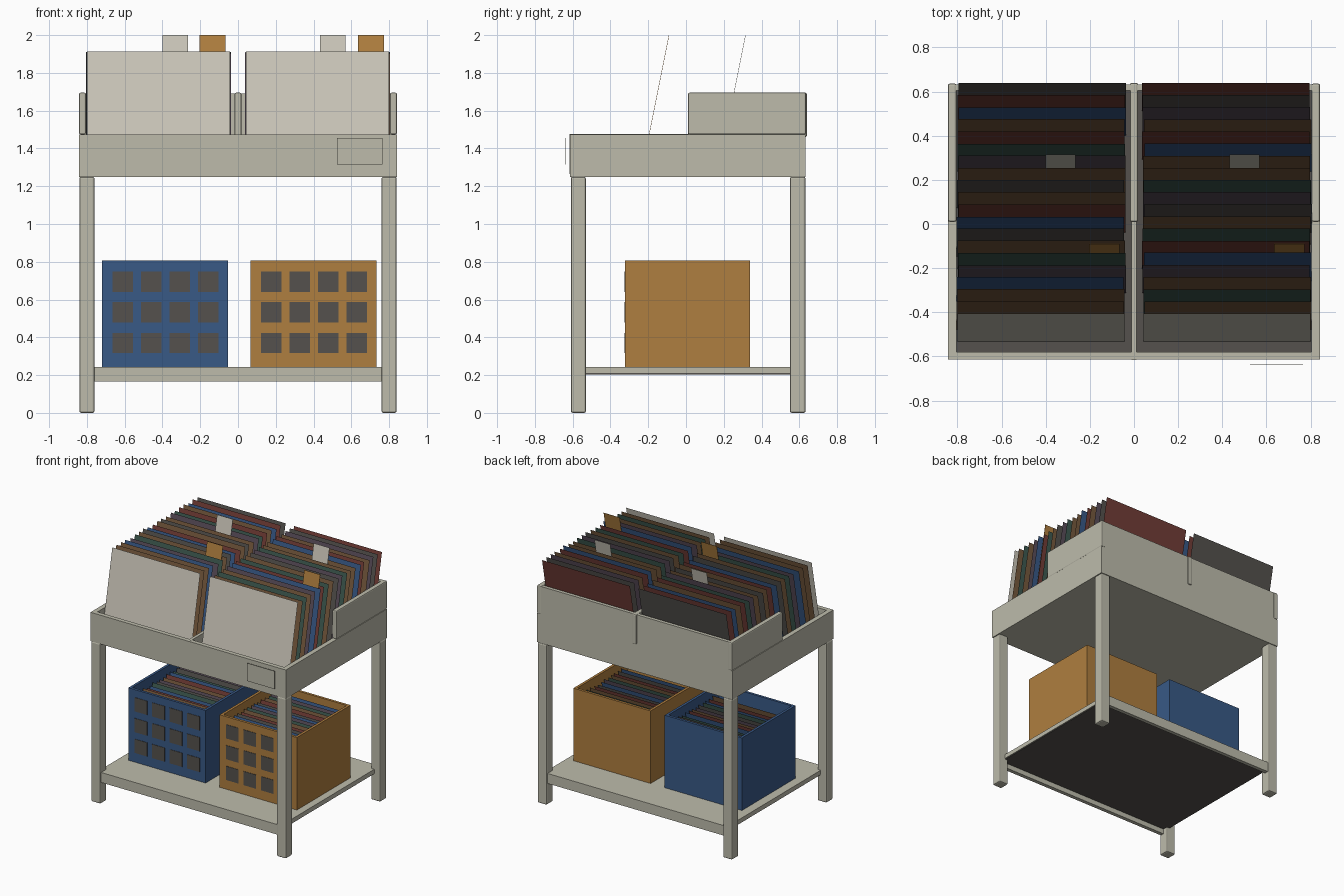
import bpy, bmesh, random
from mathutils import Vector

random.seed(4)
cube = bpy.data.objects.get("Cube")
if cube:
    bpy.data.objects.remove(cube, do_unlink=True)


def material(name, rgb):
    m = bpy.data.materials.new(name)
    m.use_nodes = True
    m.diffuse_color = (*rgb, 1)
    m.node_tree.nodes["Principled BSDF"].inputs["Base Color"].default_value = (*rgb, 1)
    return m


FRAME = material("warm_grey_paint", (0.51, 0.50, 0.41))
CARD = material("pale_card", (0.60, 0.57, 0.49))
BLUE = material("blue", (0.04, 0.10, 0.24))
ORANGE = material("orange", (0.43, 0.21, 0.05))
DARK = material("dark_grey", (0.09, 0.083, 0.075))
RED = material("dark_red", (0.17, 0.047, 0.038))
GREEN = material("dark_green", (0.047, 0.10, 0.08))
BROWN = material("brown", (0.18, 0.10, 0.047))
PURPLE = material("dull_purple", (0.10, 0.074, 0.10))
SLEEVES = dict(c=CARD, b=BLUE, d=DARK, r=RED, g=GREEN, n=BROWN, p=PURPLE)
LEAN = 0.2  # backward shift per unit of height


def finish(name, bm, mats):
    mesh = bpy.data.meshes.new(name)
    bm.to_mesh(mesh)
    bm.free()
    for m in mats:
        mesh.materials.append(m)
    ob = bpy.data.objects.new(name, mesh)
    bpy.context.collection.objects.link(ob)
    return ob


def add_box(bm, x, y, z):
    """Box from (min, max) pairs on each axis."""
    verts = bmesh.ops.create_cube(bm, size=1)["verts"]
    for v in verts:
        v.co = Vector([(lo + hi) / 2 + c * (hi - lo) for c, (lo, hi) in zip(v.co, (x, y, z))])


def box(name, mat, x, y, z, bevel=0):
    bm = bmesh.new()
    add_box(bm, x, y, z)
    ob = finish(name, bm, [mat])
    if bevel:
        mod = ob.modifiers.new("soft_edges", "BEVEL")
        mod.width = bevel
        mod.segments = 2
    return ob


def sleeves(name, colours, x, z, top_y, pitch):
    """Row of leaning flat sleeves, listed from front to back."""
    bm = bmesh.new()
    keys = list(SLEEVES)
    for i, key in enumerate(colours):
        jitter = random.uniform(-0.006, 0.006) if i else 0
        top = z[1] - (random.uniform(0, 0.012) if i else 0)
        y = top_y + i * pitch
        low = y - LEAN * (z[1] - z[0])
        high = y - LEAN * (z[1] - top)
        corners = [(x[0], low, z[0]), (x[1], low, z[0]), (x[1], high, top), (x[0], high, top)]
        face = bm.faces.new([bm.verts.new((a + jitter, b, c)) for a, b, c in corners])
        face.material_index = keys.index(key)
    return finish(name, bm, SLEEVES.values())


def divider(name, mat, x, top_y):
    """Thin leaning index card whose tab stands above the sleeves."""
    ob = box(name, mat, x, (top_y - 0.001, top_y + 0.001), (1.28, 2.0))
    for v in ob.data.vertices:
        v.co.y -= LEAN * (2.0 - v.co.z)


# Legs
for side, sx in (("right", -1), ("left", 1)):
    xs = sorted((sx * 0.76, sx * 0.84))
    box(f"front_{side}_leg", FRAME, xs, (-0.61, -0.53), (0, 1.25), 0.01)
    box(f"back_{side}_leg", FRAME, xs, (0.55, 0.633), (0, 1.25), 0.01)
    # Tray side walls, with raised boards at the back
    wall = sorted((sx * 0.805, sx * 0.842))
    box(f"{side}_tray_wall", FRAME, wall, (-0.612, 0.632), (1.25, 1.475))
    box(f"{side}_raised_board", FRAME, wall, (0.01, 0.636), (1.475, 1.695), 0.008)

# Tray
box("tray_front", FRAME, (-0.842, 0.842), (-0.614, -0.58), (1.25, 1.475))
box("tray_back", FRAME, (-0.842, 0.842), (0.605, 0.632), (1.25, 1.475))
box("raised_back", FRAME, (-0.83, 0.83), (0.605, 0.632), (1.475, 1.692))
box("tray_bottom", FRAME, (-0.84, 0.84), (-0.61, 0.63), (1.25, 1.265))
box("tray_liner", DARK, (-0.806, 0.806), (-0.581, 0.606), (1.265, 1.27))
box("centre_wall", FRAME, (-0.012, 0.012), (-0.617, 0.632), (1.265, 1.476))
box("centre_raised_board", FRAME, (-0.018, 0.018), (0.01, 0.64), (1.46, 1.695), 0.008)

# Price plate and its dark outline
box("price_plate", FRAME, (0.525, 0.765), (-0.64, -0.637), (1.315, 1.455))

# Lower shelf with front and back rails
box("shelf", FRAME, (-0.79, 0.79), (-0.585, 0.605), (0.21, 0.243))
box("shelf_underside", DARK, (-0.785, 0.785), (-0.58, 0.60), (0.204, 0.21))
box("front_shelf_rail", FRAME, (-0.77, 0.77), (-0.60, -0.57), (0.165, 0.243))
box("back_shelf_rail", FRAME, (-0.77, 0.77), (0.59, 0.62), (0.165, 0.243))

# Two rows of sleeves in the tray, pale one in front
rows = dict(right="cnnbpgndbrndnpgrnbrd", left="cngnpbrgndpgnnbrnpdr")
for side, x in (("right", (-0.80, -0.042)), ("left", (0.042, 0.80))):
    sleeves(f"{side}_tray_sleeves", rows[side], x, (1.272, 1.912), -0.405, 0.055)

# Index dividers
for side, pale_x, orange_x in (("right", -0.40, -0.203), ("left", 0.433, 0.635)):
    divider(f"{side}_pale_divider", CARD, (pale_x, pale_x + 0.136), 0.315)
    divider(f"{side}_orange_divider", ORANGE, (orange_x, orange_x + 0.138), -0.09)


# Open crates with dark square openings on the front
def crate(name, mat, cx, colours):
    half, wall, front, back, low, high = 0.333, 0.02, -0.322, 0.34, 0.243, 0.808
    bm = bmesh.new()
    outer = (cx - half, cx + half)
    z = (low, high)
    add_box(bm, outer, (front, front + wall), z)
    add_box(bm, outer, (back - wall, back), z)
    inner_y = (front + wall, back - wall)
    add_box(bm, (outer[0], outer[0] + wall), inner_y, z)
    add_box(bm, (outer[1] - wall, outer[1]), inner_y, z)
    add_box(bm, (outer[0] + wall, outer[1] - wall), inner_y, (low, low + wall))
    finish(name, bm, [mat])

    bm = bmesh.new()
    size = 0.054
    for col in range(4):
        hx = cx + (col - 1.5) * 0.151 + 0.003
        for row in range(3):
            hz = 0.37 + row * 0.162
            add_box(bm, (hx - size, hx + size), (front - 0.003, front + 0.002), (hz - size, hz + size))
    finish(f"{name}_openings", bm, [DARK])
    sleeves(f"{name}_sleeves", colours, (cx - 0.295, cx + 0.295), (0.27, 0.765), -0.195, 0.042)


crate("blue_crate", BLUE, -0.387, "nrbgdpnrbgdpn")
crate("orange_crate", ORANGE, 0.4, "bdrngpbdrngpb")
